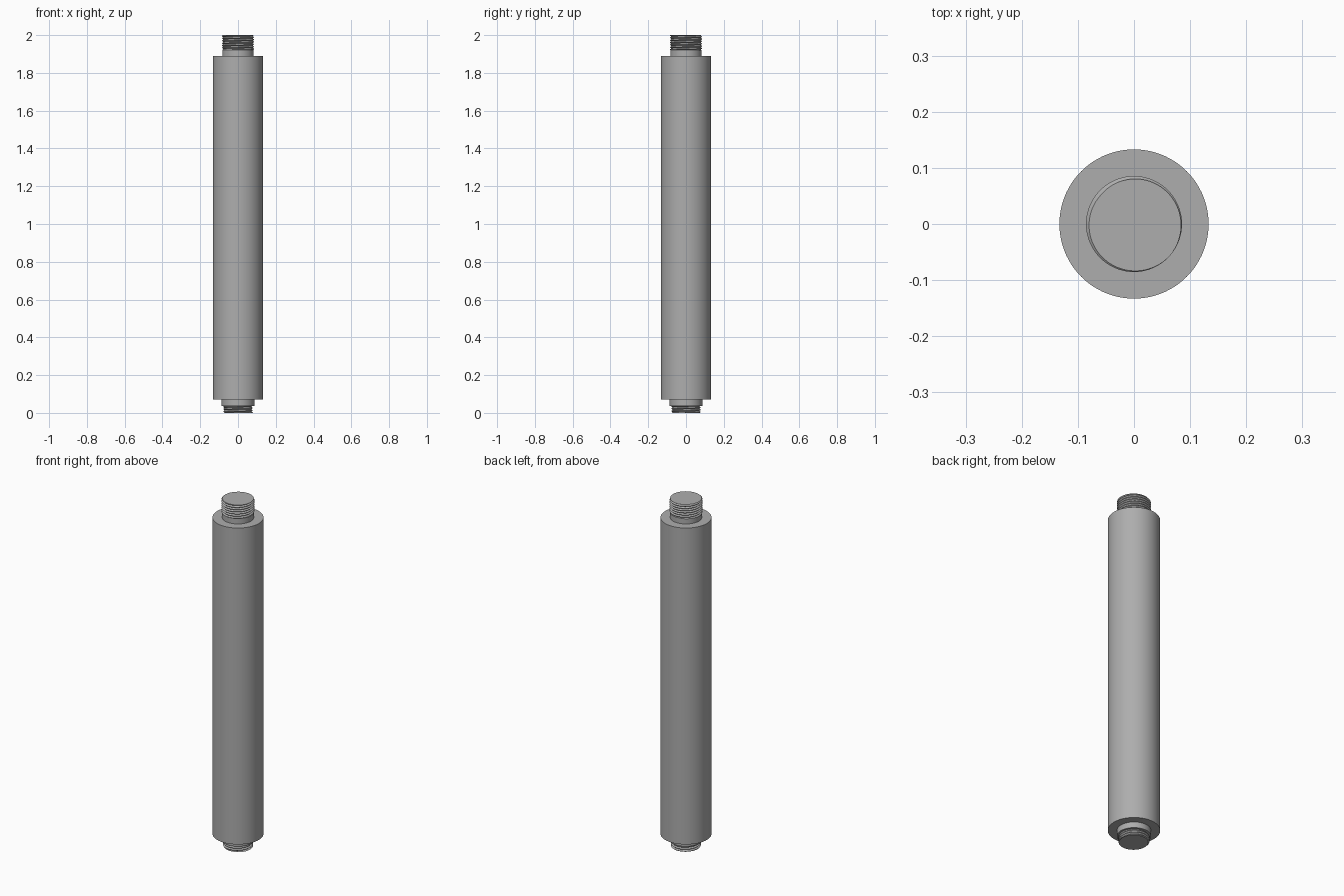
import bpy, bmesh, math

if "Cube" in bpy.data.objects:
    bpy.data.objects.remove(bpy.data.objects["Cube"])

SEG = 72

steel = bpy.data.materials.new("grey steel")
steel.diffuse_color = (0.42, 0.42, 0.42, 1)
steel.use_nodes = True
steel.node_tree.nodes["Principled BSDF"].inputs["Base Color"].default_value = steel.diffuse_color


def finish(name, bm):
    bmesh.ops.recalc_face_normals(bm, faces=bm.faces)
    mesh = bpy.data.meshes.new(name)
    bm.to_mesh(mesh)
    bm.free()
    mesh.materials.append(steel)
    obj = bpy.data.objects.new(name, mesh)
    bpy.context.collection.objects.link(obj)
    bpy.ops.object.select_all(action='DESELECT')
    bpy.context.view_layer.objects.active = obj
    obj.select_set(True)
    bpy.ops.object.shade_smooth_by_angle(angle=math.radians(30))


def cylinder(name, radius, z0, z1):
    bm = bmesh.new()
    bmesh.ops.create_cone(bm, cap_ends=True, segments=SEG,
                          radius1=radius, radius2=radius, depth=z1 - z0)
    bmesh.ops.translate(bm, verts=bm.verts, vec=(0, 0, (z0 + z1) / 2))
    finish(name, bm)


def thread(name, root, crest, z0, z1, pitch, lead):
    """Helical V thread cut flat at both ends; lead is the crest angle at z1."""
    bm = bmesh.new()
    rows = []
    turns = math.ceil((z1 - z0) / pitch) + 2
    for k in range(2 * turns + 1):
        row = []
        for j in range(SEG + 1):
            a = 2 * math.pi * j / SEG
            turn = (a - lead) / (2 * math.pi)
            z = z1 + (turn + 1 - k / 2) * pitch
            z = min(max(z, z0), z1)
            phase = ((z - z1) / pitch - turn) % 1
            r = root + (crest - root) * abs(2 * phase - 1)
            row.append(bm.verts.new((r * math.cos(a), r * math.sin(a), z)))
        rows.append(row)
    for low, high in zip(rows[1:], rows):
        for j in range(SEG):
            bm.faces.new((low[j], low[j + 1], high[j + 1], high[j]))
    # Weld the seam and the rows flattened against the ends
    bmesh.ops.remove_doubles(bm, verts=bm.verts, dist=1e-5)
    # End caps
    for z in (z0, z1):
        rim = [e for e in bm.edges if e.is_boundary
               and all(abs(v.co.z - z) < 1e-4 for v in e.verts)]
        bmesh.ops.contextual_create(bm, geom=rim)
    finish(name, bm)


# Main rod
cylinder("rod_body", 0.133, 0.07, 1.89)

# Upper neck and threaded stud
cylinder("upper_neck", 0.083, 1.89, 1.921)
thread("upper_thread", 0.0785, 0.0855, 1.92, 2.0, 0.0125, math.radians(-40))

# Lower collar and threaded stud
cylinder("lower_collar", 0.087, 0.037, 0.07)
thread("lower_thread", 0.0715, 0.0785, 0.0, 0.037, 0.0125, math.radians(-40))
